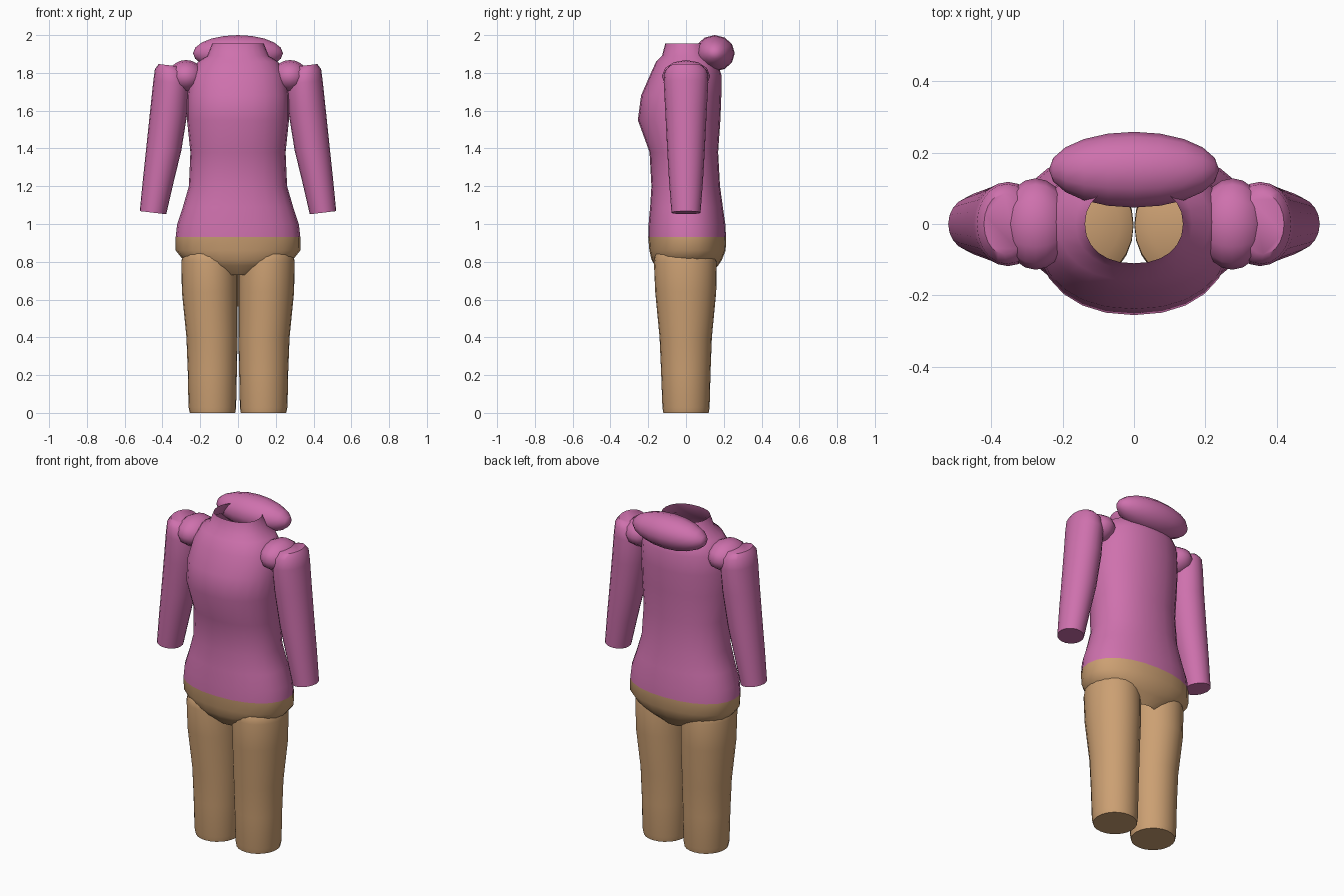
import bpy, bmesh, math
from mathutils import Matrix

if "Cube" in bpy.data.objects:
    bpy.data.objects.remove(bpy.data.objects["Cube"])


def material(name, rgb):
    m = bpy.data.materials.new(name)
    m.diffuse_color = (*rgb, 1)
    m.use_nodes = True
    m.node_tree.nodes["Principled BSDF"].inputs["Base Color"].default_value = m.diffuse_color
    return m


PINK = material("pink cloth", (0.62, 0.165, 0.42))
TAN = material("tan cloth", (0.60, 0.35, 0.17))


def finish(bm, name, mat, angle=50):
    bmesh.ops.recalc_face_normals(bm, faces=bm.faces)
    me = bpy.data.meshes.new(name)
    bm.to_mesh(me)
    bm.free()
    ob = bpy.data.objects.new(name, me)
    bpy.context.collection.objects.link(ob)
    me.materials.append(mat)
    bpy.ops.object.select_all(action='DESELECT')
    ob.select_set(True)
    bpy.context.view_layer.objects.active = ob
    bpy.ops.object.shade_smooth_by_angle(angle=math.radians(angle))
    return ob


def loft(name, rings, mat, sides=24, power=2.0, tilt=0.0, caps=True):
    """Rings are (z, x min, x max, y min, y max); tilt raises the +x side."""
    bm = bmesh.new()
    loops = []
    for z, x0, x1, y0, y1 in rings:
        loop = []
        for i in range(sides):
            a = 2 * math.pi * i / sides
            c, s = math.cos(a), math.sin(a)
            u = math.copysign(abs(c) ** (2 / power), c)
            v = math.copysign(abs(s) ** (2 / power), s)
            loop.append(bm.verts.new(((x0 + x1) / 2 + u * (x1 - x0) / 2,
                                      (y0 + y1) / 2 + v * (y1 - y0) / 2,
                                      z + tilt * u * (x1 - x0) / 2)))
        loops.append(loop)
    for a, b in zip(loops, loops[1:]):
        for i in range(sides):
            j = (i + 1) % sides
            bm.faces.new((a[i], a[j], b[j], b[i]))
    if caps:
        bm.faces.new(loops[0])
        bm.faces.new(loops[-1])
    return finish(bm, name, mat)


def ellipsoid(name, centre, radii, mat, u=12, v=10):
    # poles point along x
    bm = bmesh.new()
    bmesh.ops.create_uvsphere(bm, u_segments=u, v_segments=v, radius=1)
    bm.transform(Matrix.Translation(centre) @ Matrix.Diagonal((*radii, 1))
                 @ Matrix.Rotation(math.pi / 2, 4, 'Y'))
    return finish(bm, name, mat)


def mirror_x(ob):
    mod = ob.modifiers.new("mirror", 'MIRROR')
    mod.use_axis = (True, False, False)
    ob.name = ob.name + "_pair"


# Sweater body, open at hem and neck
torso = [(0.93, 0.33, -0.20, 0.212), (1.00, 0.322, -0.198, 0.208),
         (1.09, 0.292, -0.19, 0.195), (1.20, 0.26, -0.183, 0.18),
         (1.38, 0.252, -0.193, 0.17), (1.55, 0.27, -0.255, 0.182),
         (1.68, 0.27, -0.238, 0.187), (1.79, 0.252, -0.19, 0.187),
         (1.86, 0.212, -0.158, 0.165), (1.89, 0.163, -0.127, 0.13),
         (1.955, 0.137, -0.11, 0.11)]
loft("sweater_body", [(z, -w, w, f, b) for z, w, f, b in torso], PINK, power=2.2, caps=False)

# Pelvis of the trousers, open above and below
pelvis = [(0.73, 0.10, -0.115, 0.125), (0.78, 0.24, -0.165, 0.17),
          (0.81, 0.29, -0.182, 0.19), (0.86, 0.33, -0.194, 0.21),
          (0.93, 0.33, -0.20, 0.212)]
loft("trouser_hips", [(z, -w, w, f, b) for z, w, f, b in pelvis], TAN, power=2.2, caps=False)

# Trouser legs
mirror_x(loft("trouser_leg", [
    (0.0, 0.015, 0.255, -0.12, 0.12), (0.03, 0.01, 0.262, -0.125, 0.125),
    (0.22, 0.006, 0.266, -0.132, 0.13), (0.40, 0.002, 0.273, -0.14, 0.137),
    (0.64, 0.001, 0.297, -0.163, 0.16), (0.80, 0.001, 0.30, -0.17, 0.162),
    (0.86, 0.002, 0.29, -0.16, 0.15), (0.89, 0.04, 0.25, -0.11, 0.10)], TAN))

# Sleeves
mirror_x(loft("sleeve", [
    (1.06, 0.38, 0.52, -0.077, 0.077), (1.23, 0.341, 0.503, -0.09, 0.09),
    (1.40, 0.300, 0.485, -0.10, 0.10), (1.60, 0.268, 0.464, -0.11, 0.11),
    (1.75, 0.258, 0.448, -0.118, 0.118), (1.81, 0.272, 0.440, -0.112, 0.112),
    (1.84, 0.305, 0.420, -0.085, 0.085)], PINK, sides=20, tilt=0.12))

# Shoulder joints
mirror_x(ellipsoid("shoulder", (0.275, 0, 1.782), (0.095, 0.128, 0.086), PINK))

# Folded hood behind the neck
ellipsoid("hood", (0, 0.152, 1.904), (0.238, 0.106, 0.096), PINK)
